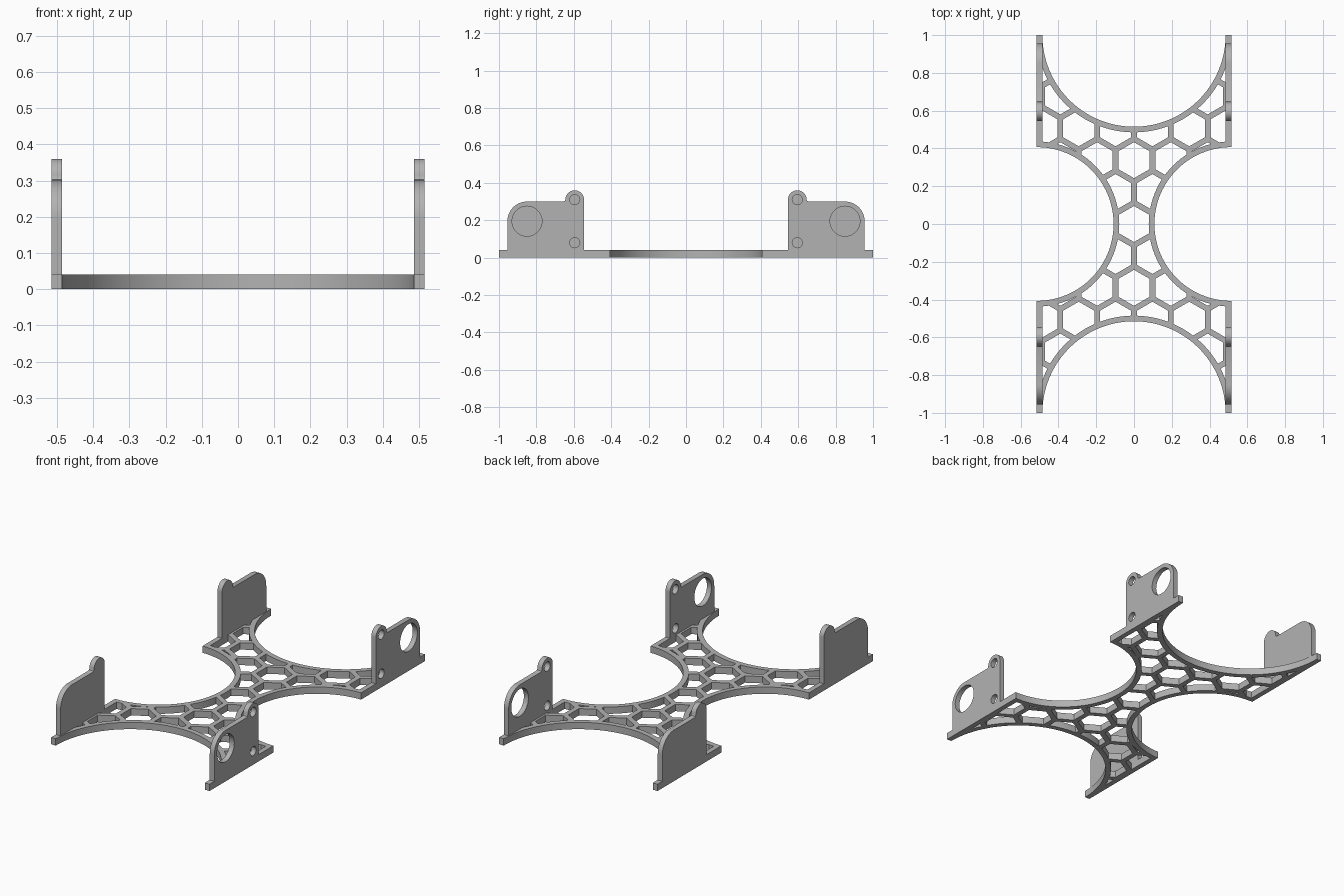
import bpy, bmesh
from math import cos, sin, pi, radians
from mathutils import Matrix

cube = bpy.data.objects.get("Cube")
if cube:
    bpy.data.objects.remove(cube, do_unlink=True)

HALF_W, WALL, THICK = 0.515, 0.03, 0.04
SIDE_R, END_R = 0.407, 0.485
PITCH, RIB = 0.195, 0.03
ROW = PITCH * 0.866

grey = bpy.data.materials.new("grey plastic")
grey.use_nodes = True
colour = (0.45, 0.45, 0.45, 1)
grey.diffuse_color = colour
grey.node_tree.nodes["Principled BSDF"].inputs["Base Color"].default_value = colour


def arc(cx, cy, r, start=0, end=360, n=96):
    """Points on an arc; a full circle leaves out the repeated end point."""
    count = n if end - start == 360 else n + 1
    return [(cx + r * cos(radians(start + (end - start) * i / n)),
             cy + r * sin(radians(start + (end - start) * i / n))) for i in range(count)]


def prisms(name, outlines, low, high, matrix=Matrix()):
    """One object made of outlines extruded from low to high."""
    bm = bmesh.new()
    for points in outlines:
        face = bm.faces.new([bm.verts.new((x, y, low)) for x, y in points])
        new = bmesh.ops.extrude_face_region(bm, geom=[face])["geom"]
        bmesh.ops.translate(bm, vec=(0, 0, high - low),
                            verts=[v for v in new if isinstance(v, bmesh.types.BMVert)])
    bm.transform(matrix)
    bmesh.ops.recalc_face_normals(bm, faces=bm.faces)
    mesh = bpy.data.meshes.new(name)
    bm.to_mesh(mesh)
    bm.free()
    mesh.materials.append(grey)
    obj = bpy.data.objects.new(name, mesh)
    bpy.context.collection.objects.link(obj)
    return obj


def combine(obj, tool, operation):
    """Apply a boolean and remove the tool."""
    tool.hide_render = True
    mod = obj.modifiers.new("cut", 'BOOLEAN')
    mod.operation, mod.solver, mod.object = operation, 'EXACT', tool
    bpy.context.view_layer.objects.active = obj
    bpy.ops.object.modifier_apply(modifier=mod.name)
    bpy.data.objects.remove(tool, do_unlink=True)


def rectangle(w, h):
    return [(-w, -h), (w, -h), (w, h), (-w, h)]


def bite_tool(extra):
    """Four round bites, grown by extra to leave a rim."""
    return prisms("bite_cutter",
                  [arc(s * HALF_W, 0, SIDE_R + extra) for s in (-1, 1)] +
                  [arc(0, s, END_R + extra) for s in (-1, 1)], -0.2, 0.2)


def smooth(obj):
    bpy.ops.object.select_all(action='DESELECT')
    obj.select_set(True)
    bpy.context.view_layer.objects.active = obj
    bpy.ops.object.shade_smooth_by_angle(angle=radians(30))


# Honeycomb cells, trimmed to leave the rim and the side strips
cells = []
hex_r = (PITCH - RIB) / 2 / cos(pi / 6)
for row in range(-6, 7):
    for col in range(-4, 5):
        cx = (col + 0.5 * (row % 2)) * PITCH
        cells.append(arc(cx, row * ROW, hex_r, 30, 390, 6))
honeycomb = prisms("honeycomb_cutter", cells, -0.1, 0.1)
combine(honeycomb, prisms("limit", [rectangle(HALF_W - WALL, 1.0)], -0.3, 0.3), 'INTERSECT')
combine(honeycomb, bite_tool(RIB), 'DIFFERENCE')

# Base frame
base = prisms("base_frame", [rectangle(HALF_W, 1.0)], 0, THICK)
combine(base, bite_tool(0), 'DIFFERENCE')
combine(base, honeycomb, 'DIFFERENCE')
smooth(base)

# Upright brackets: outline in (y, z), rounded outer corner and pivot ear
outline = ([(0.545, THICK), (0.955, THICK)] + arc(0.85, 0.195, 0.105, 0, 90, 20) +
           [(0.656, 0.3), (0.648, 0.303)] + arc(0.595, 0.31, 0.05, 0, 180, 28))
holes = [arc(0.85, 0.195, 0.08, n=64), arc(0.595, 0.31, 0.027, n=32), arc(0.595, 0.08, 0.027, n=32)]
to_side = Matrix(((0, 0, 1, 0), (1, 0, 0, 0), (0, 1, 0, 0), (0, 0, 0, 1)))
for side, sx in (("left", 1), ("right", -1)):
    for end, sy in (("back", 1), ("front", -1)):
        place = Matrix.Diagonal((sx, sy, 1, 1)) @ to_side
        bracket = prisms(f"{end}_{side}_bracket", [outline], HALF_W - WALL, HALF_W, place)
        combine(bracket, prisms("hole_cutter", holes, 0.4, 0.6, place), 'DIFFERENCE')
        smooth(bracket)
